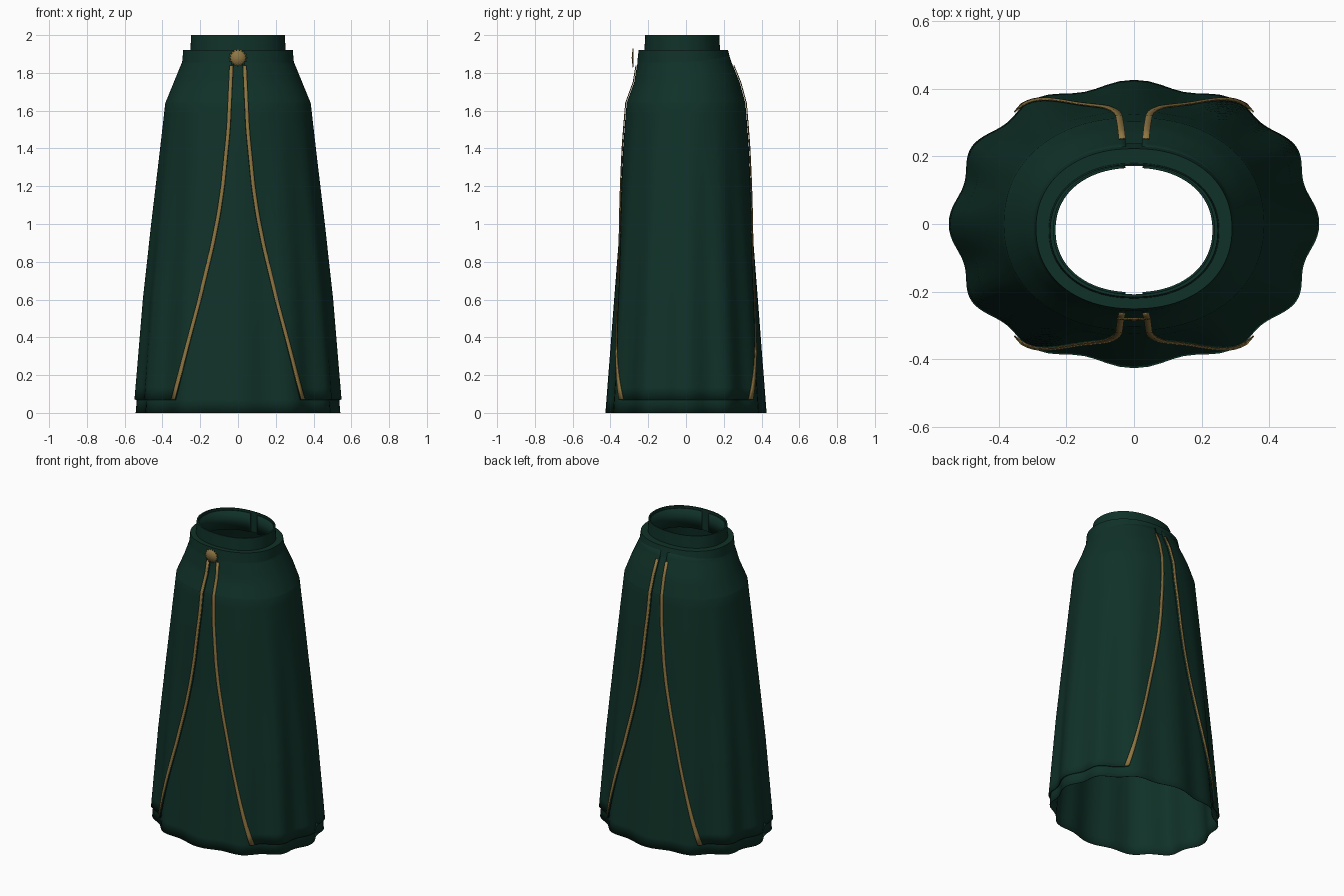
import bpy, bmesh, math

if "Cube" in bpy.data.objects:
    bpy.data.objects.remove(bpy.data.objects["Cube"], do_unlink=True)


def material(name, color):
    m = bpy.data.materials.new(name)
    m.use_nodes = True
    m.diffuse_color = color
    bsdf = m.node_tree.nodes["Principled BSDF"]
    bsdf.inputs["Base Color"].default_value = color
    bsdf.inputs["Roughness"].default_value = 0.8
    return m


GREEN = material("dark green cloth", (0.005, 0.031, 0.021, 1))
GOLD = material("gold trim", (0.27, 0.18, 0.055, 1))

# Skirt sections: height, half width, half depth, depth centre, fold strength
SECTIONS = [
    (0, .527, .415, 0, .028), (.6, .482, .373, 0, .02),
    (1, .442, .345, 0, .013), (1.4, .398, .322, 0, .006),
    (1.64, .373, .303, 0, 0), (1.75, .328, .268, .005, 0),
    (1.86, .283, .236, -.008, 0), (1.92, .27, .222, -.014, 0)]
# Height and half gap of the overskirt opening
OPENING = [(.07, .345), (.35, .272), (.6, .205), (.87, .14), (1.05, .104),
           (1.2, .082), (1.5, .052), (1.84, .036), (1.92, .034)]
SECTION_HEIGHTS = [s[0] for s in SECTIONS]


def interp(table, z):
    for a, b in zip(table, table[1:]):
        if z <= b[0]:
            f = (z - a[0]) / (b[0] - a[0])
            return [p + (q - p) * f for p, q in zip(a[1:], b[1:])]
    return table[-1][1:]


def oval(z, t, rx, ry, cy, fold=0):
    def power(v):
        return math.copysign(abs(v) ** 0.92, v)
    k = 1 + fold * math.cos(12 * t)
    return (rx * k * power(math.cos(t)), cy + ry * k * power(math.sin(t)), z)


def skirt_point(z, t, off=0.0):
    rx, ry, cy, fold = interp(SECTIONS, z)
    return oval(z, t, rx + off, ry + off, cy, fold)


def angle_at(z, x, off):
    """Angle where the skirt surface reaches a given x."""
    lo, hi = 0.6, math.pi / 2
    for _ in range(30):
        mid = (lo + hi) / 2
        if skirt_point(z, mid, off)[0] > x:
            lo = mid
        else:
            hi = mid
    return lo


def heights(lo, hi, n=28):
    zs = {round(lo + (hi - lo) * i / n, 4) for i in range(n + 1)}
    return sorted(zs | {z for z in SECTION_HEIGHTS if lo < z < hi})


def finish(name, bm, mat, thickness=0.0, offset=-1.0):
    mesh = bpy.data.meshes.new(name)
    bm.to_mesh(mesh)
    bm.free()
    obj = bpy.data.objects.new(name, mesh)
    bpy.context.collection.objects.link(obj)
    mesh.materials.append(mat)
    if thickness:
        mod = obj.modifiers.new("thickness", 'SOLIDIFY')
        mod.thickness, mod.offset = thickness, offset
    bpy.ops.object.select_all(action='DESELECT')
    obj.select_set(True)
    bpy.context.view_layer.objects.active = obj
    bpy.ops.object.shade_smooth_by_angle(angle=math.radians(35))
    return obj


def loft(name, rows, mat, closed=False, thickness=0.0, offset=-1.0):
    bm = bmesh.new()
    grid = [[bm.verts.new(p) for p in row] for row in rows]
    n = len(rows[0])
    for a, b in zip(grid, grid[1:]):
        for j in range(n if closed else n - 1):
            k = (j + 1) % n
            bm.faces.new((a[j], a[k], b[k], b[j]))
    return finish(name, bm, mat, thickness, offset)


RING = [2 * math.pi * i / 96 for i in range(96)]

# Full underskirt
loft("underskirt", [[skirt_point(z, t) for t in RING] for z in heights(0, 1.92)],
     GREEN, closed=True, thickness=.003)

# Overskirt: one open panel on each side
for side, base in (("left", 0), ("right", math.pi)):
    rows = []
    for z in heights(.07, 1.91):
        edge = angle_at(z, interp(OPENING, z)[0] - .011, .012)
        rows.append([skirt_point(z, base + edge * (i / 30 - 1), .012) for i in range(61)])
    loft(side + "_overskirt_panel", rows, GREEN, thickness=.007)

    # Gold ribbons along the panel edges, front and back
    for end, sy in (("front", -1), ("back", 1)):
        rows = []
        for z in heights(.07, 1.84):
            gap = interp(OPENING, z)[0]
            angles = [angle_at(z, gap + d, .018) for d in (-.011, 0, .009)]
            rows.append([skirt_point(z, base + (t * sy if base == 0 else -t * sy), .018)
                         for t in angles])
        loft(f"{side}_{end}_trim", rows, GOLD, thickness=.004, offset=0)

# Waistband: stepped outer belt with a raised collar
BAND = [(1.855, .296, .248, -.01), (1.92, .29, .237, -.014), (1.92, .252, .2, -.02),
        (2.0, .248, .196, -.02), (2.0, .238, .19, -.018), (1.86, .24, .192, -.016)]
loft("waistband", [[oval(z, t, rx, ry, cy) for t in RING] for z, rx, ry, cy in BAND],
     GREEN, closed=True)

# Collar lining in two halves, open at the centre front and back
for side, base in (("left", 0), ("right", math.pi)):
    arc = [base + (math.pi / 2 - .09) * (i / 24 - 1) for i in range(49)]
    loft(side + "_collar_lining",
         [[oval(z, t, .239, .191, -.018) for t in arc] for z in (1.86, 1.985)],
         GREEN, thickness=.007)

# Sunburst clasp at the front of the belt
bm = bmesh.new()
rim = []
for i in range(32):
    r = .05 if i % 2 == 0 else .037
    a = math.pi * i / 16
    rim.append(bm.verts.new((r * math.sin(a), -.28, 1.88 + r * math.cos(a))))
hub = bm.verts.new((0, -.285, 1.88))
for i in range(32):
    bm.faces.new((hub, rim[(i + 1) % 32], rim[i]))
bmesh.ops.recalc_face_normals(bm, faces=bm.faces)
finish("sunburst_clasp", bm, GOLD, thickness=.005, offset=0)
